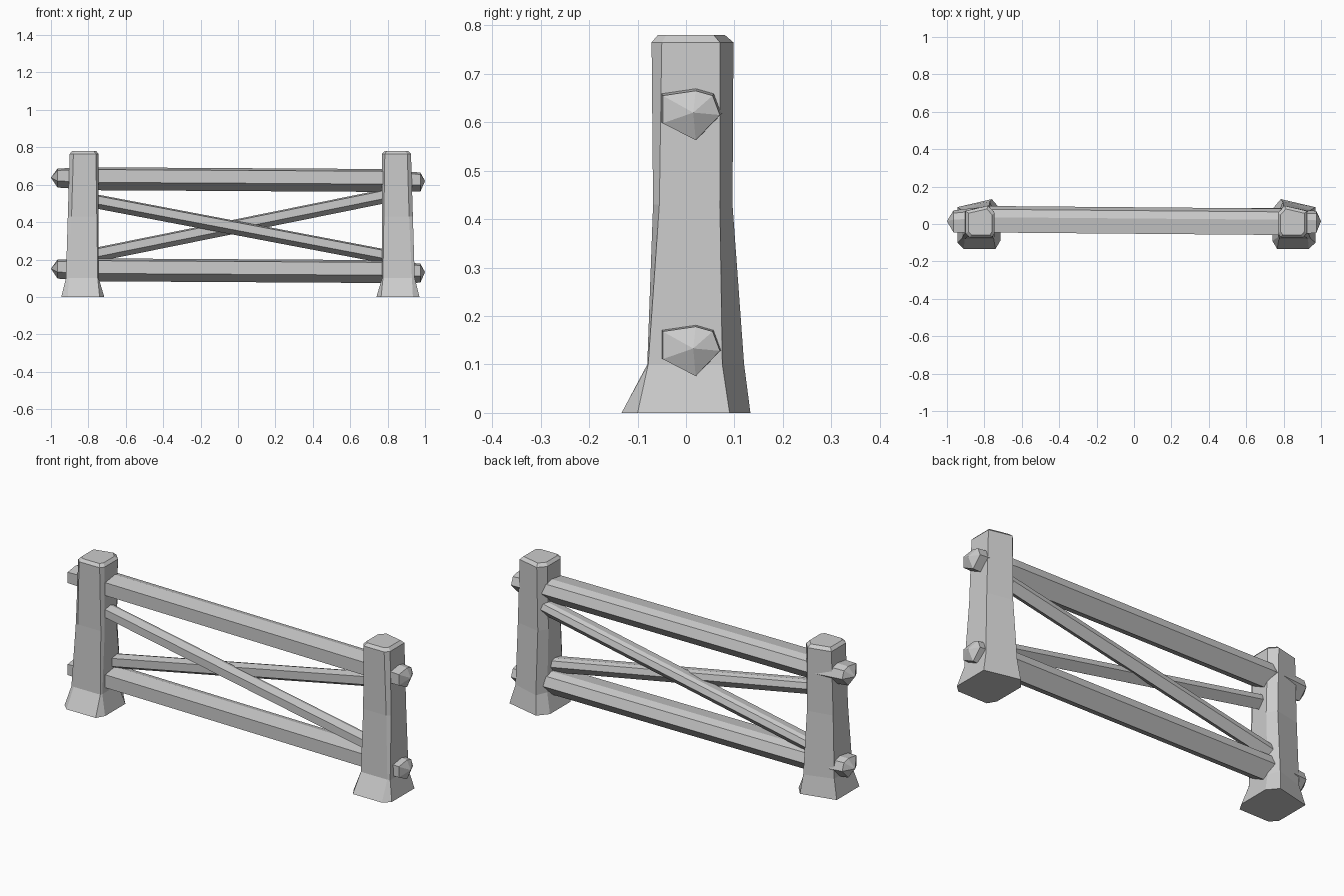
import bpy
import bmesh
from mathutils import Vector

cube = bpy.data.objects.get("Cube")
if cube:
    bpy.data.objects.remove(cube, do_unlink=True)

grey = bpy.data.materials.new("weathered grey")
grey.use_nodes = True
tone = (0.6, 0.6, 0.6, 1)
grey.diffuse_color = tone
grey.node_tree.nodes["Principled BSDF"].inputs["Base Color"].default_value = tone


def loft(name, rings, start_tip=None, end_tip=None):
    """Skin a list of point rings, closing each end with a face or a point."""
    bm = bmesh.new()
    loops = [[bm.verts.new(p) for p in ring] for ring in rings]
    count = len(loops[0])
    for a, b in zip(loops, loops[1:]):
        for i in range(count):
            j = (i + 1) % count
            bm.faces.new((a[i], a[j], b[j], b[i]))
    for loop, tip in ((loops[0], start_tip), (loops[-1], end_tip)):
        if tip is None:
            bm.faces.new(loop)
        else:
            point = bm.verts.new(tip)
            for i in range(count):
                bm.faces.new((loop[i], loop[(i + 1) % count], point))
    bmesh.ops.recalc_face_normals(bm, faces=bm.faces)
    mesh = bpy.data.meshes.new(name)
    bm.to_mesh(mesh)
    bm.free()
    mesh.materials.append(grey)
    obj = bpy.data.objects.new(name, mesh)
    bpy.context.collection.objects.link(obj)
    return obj


# Post outlines (outward, depth): front pair, outer pair, back ridge, inner pair
FOOT = [(-.08, -.133), (.09, -.133), (.125, -.10), (.125, .09),
        (-.06, .133), (-.105, .08), (-.105, -.09)]
ANKLE = [(-.07, -.08), (.085, -.08), (.10, -.078), (.10, .075),
         (-.05, .12), (-.075, .06), (-.075, -.07)]
WAIST = [(-.065, -.068), (.07, -.068), (.09, -.055), (.09, .07),
         (-.045, .096), (-.075, .05), (-.075, -.05)]
HEAD = [(-.06, -.071), (.06, -.071), (.08, -.05), (.08, .07),
        (-.04, .098), (-.075, .06), (-.075, -.05)]
CROWN = [(u * 0.82, y * 0.82) for u, y in HEAD]
LEVELS = [(FOOT, 0), (ANKLE, .10), (WAIST, .43), (HEAD, .765), (CROWN, .78)]

for name, side, cx in (("right_post", -1, -.82), ("left_post", 1, .845)):
    loft(name, [[(cx + side * u, y, z) for u, y in outline]
                for outline, z in LEVELS])

# Hewn timber section (depth, height) around its core
TIMBER = [(-.063, .035), (-.063, -.022), (.005, -.057),
          (.055, -.005), (.04, .035), (.005, .045)]


def section(x, y, z, scale=1.0, stretch=1.0):
    return [(x, y + a * scale, z + b * scale * stretch) for a, b in TIMBER]


# Horizontal rails, thickest between the posts, with pointed ends
for name, z in (("upper_rail", .62), ("lower_rail", .133)):
    loft(name,
         [section(-.965, .018, z + .022, 1.0),
          section(-.76, .03, z + .019, 1.2),
          section(.77, .017, z + .010, 1.2),
          section(.975, .015, z, 1.0)],
         (-1, .015, z + .018), (1, .015, z))

# Crossed diagonal braces
for name, y, z0, z1 in (("front_brace", -.005, .525, .215),
                        ("back_brace", .05, .22, .55)):
    loft(name, [section(-.81, y, z0, .65, 1.15),
                section(.82, y, z1, .65, 1.15)])
